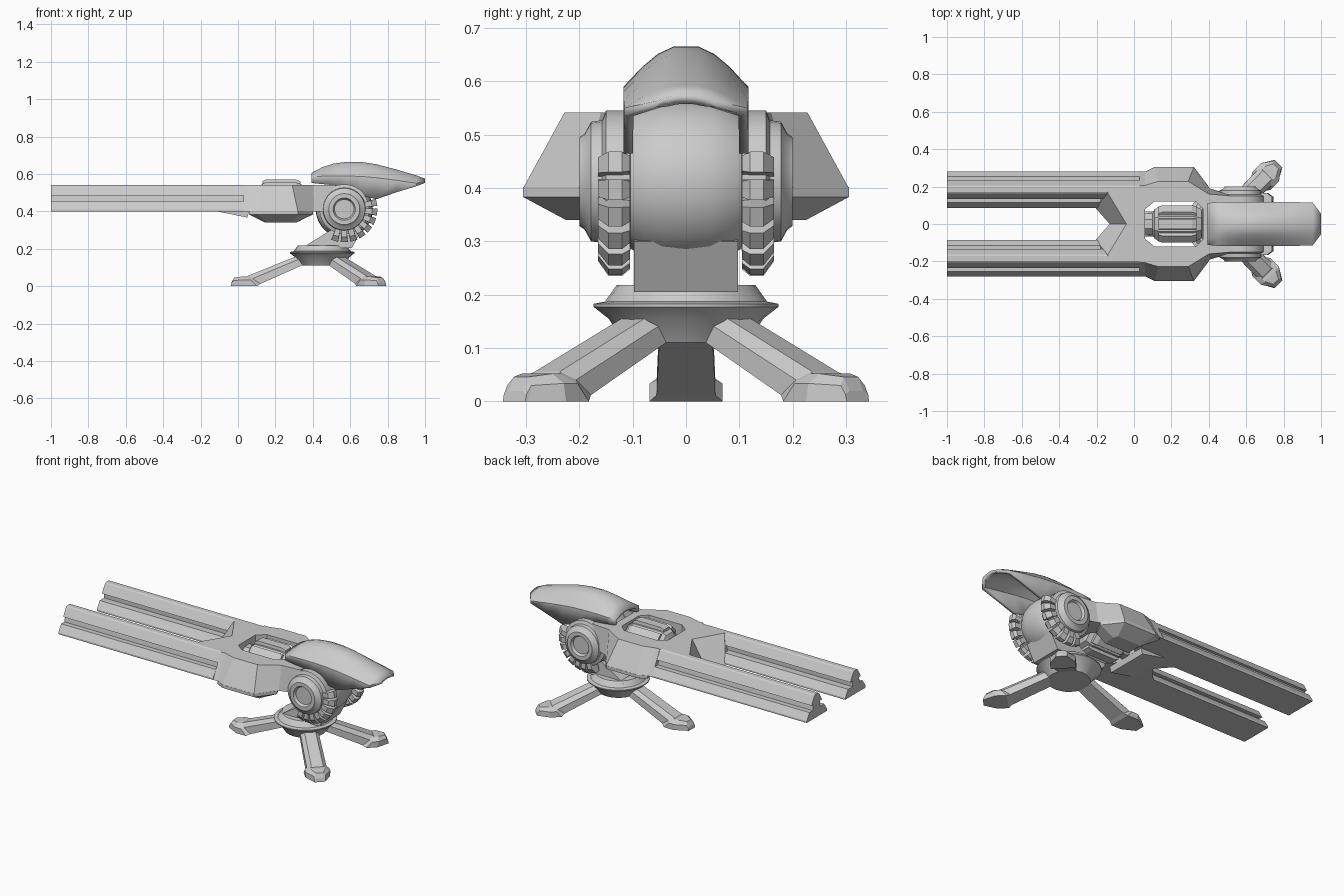
import bpy, bmesh
from math import cos, sin, pi, radians
from mathutils import Vector

if "Cube" in bpy.data.objects:
    bpy.data.objects.remove(bpy.data.objects["Cube"])

GREY = bpy.data.materials.new("light_grey")
GREY.diffuse_color = (0.6, 0.6, 0.6, 1)
GREY.use_nodes = True
GREY.node_tree.nodes["Principled BSDF"].inputs["Base Color"].default_value = GREY.diffuse_color


def loft(name, rings, mirror=False, closed=True, smooth=False):
    """Skin a row of equal-length point rings; cap the ends when closed."""
    bm = bmesh.new()
    vs = [[bm.verts.new(p) for p in ring] for ring in rings]
    n = len(vs[0])
    for a, b in zip(vs, vs[1:]):
        for i in range(n if closed else n - 1):
            j = (i + 1) % n
            bm.faces.new((a[i], a[j], b[j], b[i]))
    if closed:
        bm.faces.new(vs[0][::-1])
        bm.faces.new(vs[-1])
    bmesh.ops.recalc_face_normals(bm, faces=bm.faces)
    me = bpy.data.meshes.new(name)
    bm.to_mesh(me)
    bm.free()
    me.materials.append(GREY)
    ob = bpy.data.objects.new(name, me)
    bpy.context.collection.objects.link(ob)
    if smooth:
        bpy.ops.object.select_all(action='DESELECT')
        ob.select_set(True)
        bpy.context.view_layer.objects.active = ob
        bpy.ops.object.shade_smooth_by_angle(angle=radians(32))
    if mirror:
        m = ob.modifiers.new("mirror", 'MIRROR')
        m.use_axis = (False, True, False)
        m.use_clip = False
        m.use_mirror_merge = False
    return ob


def lathe(name, profile, axis, centre, n=28, phase=0.0, **kw):
    """Turn (radius, height) points about an axis through centre."""
    rings = []
    for r, h in profile:
        ring = []
        for i in range(n):
            a = 2 * pi * i / n + phase
            u, v = r * cos(a), r * sin(a)
            p = {'x': (h, u, v), 'y': (u, h, v), 'z': (u, v, h)}[axis]
            ring.append(Vector(p) + Vector(centre))
        rings.append(ring)
    return loft(name, rings, **kw)


def prism_x(name, yz, x0, x1, **kw):
    return loft(name, [[(x, y, z) for y, z in yz] for x in (x0, x1)], **kw)


def prism_y(name, xz, y0, y1, **kw):
    return loft(name, [[(x, y, z) for x, z in xz] for y in (y0, y1)], **kw)


# Twin barrels: lower rail, recessed web and upper rail
prism_x("barrel_lower_rail", [(.085, .40), (.28, .40), (.28, .41), (.253, .452), (.114, .452), (.085, .41)],
        -1, .03, mirror=True)
prism_x("barrel_web", [(.155, .44), (.225, .44), (.215, .495), (.155, .495)], -1, .03, mirror=True)
prism_x("barrel_upper_rail", [(.134, .486), (.234, .486), (.207, .535), (.198, .541), (.172, .541), (.163, .535)],
        -1, .03, mirror=True)

# Fork body with sloped sides and the octagonal opening
low = [(-.13, 0), (-.205, .085), (-.2, .12), (.03, .17), (.03, .28), (.06, .28), (.11, .305), (.32, .305),
       (.405, .19), (.52, .155), (.52, .10), (.42, .10), (.42, 0), (.37, 0), (.37, .08), (.33, .12),
       (.11, .12), (.06, .08), (.06, 0)]
high = [(-.04, 0), (-.14, .165), (-.14, .175), (.03, .185), (.03, .207), (.06, .207), (.13, .228), (.29, .228),
        (.40, .16), (.52, .15), (.52, .10), (.42, .10), (.42, 0), (.37, 0), (.37, .08), (.33, .12),
        (.11, .12), (.06, .08), (.06, 0)]
loft("fork_body", [[(x, y, .40) for x, y in low], [(x, y, .541) for x, y in high]], mirror=True)

# Keel blocks under the wide part of the body
keel_top = [(.06, .28), (.11, .305), (.32, .305), (.40, .20), (.36, .12), (.10, .12)]
keel_low = [(.145, .20), (.15, .225), (.30, .225), (.31, .20), (.305, .125), (.145, .125)]
loft("body_keel", [[(x, y, .402) for x, y in keel_top],
                   [(x, y, .383) for x, y in keel_top],
                   [(x, y, .34) for x, y in keel_low]], mirror=True)
prism_y("body_chin", [(-.12, .402), (.05, .367), (.06, .402)], -.13, .13)

# Power drum lying in the opening, with ribs
lathe("power_drum", [(.05, .04), (.06, .055), (.06, .10), (.085, .11), (.105, .14), (.105, .32),
                     (.085, .36), (.06, .37), (.06, .44)], 'x', (0, 0, .455), n=8, phase=pi / 8)
for k in range(8):
    a = k * pi / 4
    radial, side = Vector((0, cos(a), sin(a))), Vector((0, -sin(a), cos(a)))
    if k in (0, 4):
        continue
    loft("drum_rib", [[Vector((x, 0, .455)) + radial * r + side * s
                       for r, s in ((.09, -.03), (.09, .03), (t, .026), (t, -.026))]
                      for x, t in ((.13, .105), (.15, .115), (.31, .115), (.335, .105))])

# Elbow joint: central ball drum and the two side discs
PIVOT = (.568, 0, .412)
lathe("elbow_drum", [(.125, -.105), (.14, -.08), (.15, -.045), (.153, 0), (.15, .045), (.14, .08), (.125, .105)],
      'y', PIVOT, smooth=True)
lathe("elbow_disc", [(.10, .10), (.133, .105), (.133, .15), (.115, .157), (.112, .178), (.09, .19), (.083, .20),
                     (.06, .20), (.052, .185), (.045, .185)], 'y', PIVOT, mirror=True, smooth=True)

# Gear teeth round the lower rear of each disc
for k in range(8):
    a = radians(12 - 17 * k)

    def tooth(y, r, w):
        return [(PIVOT[0] + q * cos(a + s), y, PIVOT[2] + q * sin(a + s))
                for q, s in ((.11, -.125), (.11, .125), (r, w), (r, -w))]
    loft("gear_tooth", [tooth(.105, .165, .09), tooth(.12, .178, .11),
                        tooth(.145, .178, .11), tooth(.165, .15, .10)], mirror=True)

# Curved hood shell: x, crown height, shoulder height, lower edge, half width
stations = [(.392, .605, .585, .552, .112), (.45, .636, .588, .546, .117), (.51, .655, .59, .54, .117),
            (.58, .665, .589, .525, .117), (.66, .664, .587, .485, .117), (.74, .652, .58, .465, .117),
            (.85, .623, .566, .503, .117), (.955, .592, .55, .535, .115), (1.0, .574, .563, .552, .055)]
rings = []
for x, zt, zs, zb, w in stations:
    h = zt - zs
    half = [(w, zb), (w, zs), (w * .70, zs + h * .50), (w * .45, zs + h * .82), (w * .2, zt)]
    rings.append([(x, -y, z) for y, z in half] + [(x, y, z) for y, z in reversed(half)])
hood = loft("hood", rings, closed=False, smooth=True)
shell = hood.modifiers.new("thickness", 'SOLIDIFY')
shell.thickness = .018
shell.offset = -1

# Neck and round base
prism_y("neck", [(.35, .205), (.375, .225), (.52, .315), (.66, .30), (.61, .205)], -.097, .097)
lathe("base_ring", [(.115, .11), (.145, .155), (.173, .177), (.173, .183), (.152, .187), (.13, .218)],
      'z', (.45, 0, 0), n=24, smooth=True)

# Three legs with pointed feet: lower r, z, upper r, z, half width
leg = [(.10, .115, .11, .172, .05), (.33, .012, .395, .056, .055), (.35, 0, .40, .052, .068),
       (.415, 0, .425, .052, .068), (.485, 0, .47, .046, .032), (.49, 0, .485, .02, .03)]
for name, angle, reach in (("front_leg", 180, 1.0), ("left_leg", 45, .93), ("right_leg", -45, .93)):
    c, s = cos(radians(angle)), sin(radians(angle))
    rings = []
    for rb, zb, rt, zt, w in leg:
        rm, zm = rb + (rt - rb) * .65, zb + (zt - zb) * .65
        pts = [(rb, -w, zb), (rm, -w, zm), (rt, -w * .6, zt), (rt, w * .6, zt), (rm, w, zm), (rb, w, zb)]
        rings.append([(.45 + reach * r * c - t * s, reach * r * s + t * c, z) for r, t, z in pts])
    loft(name, rings)
